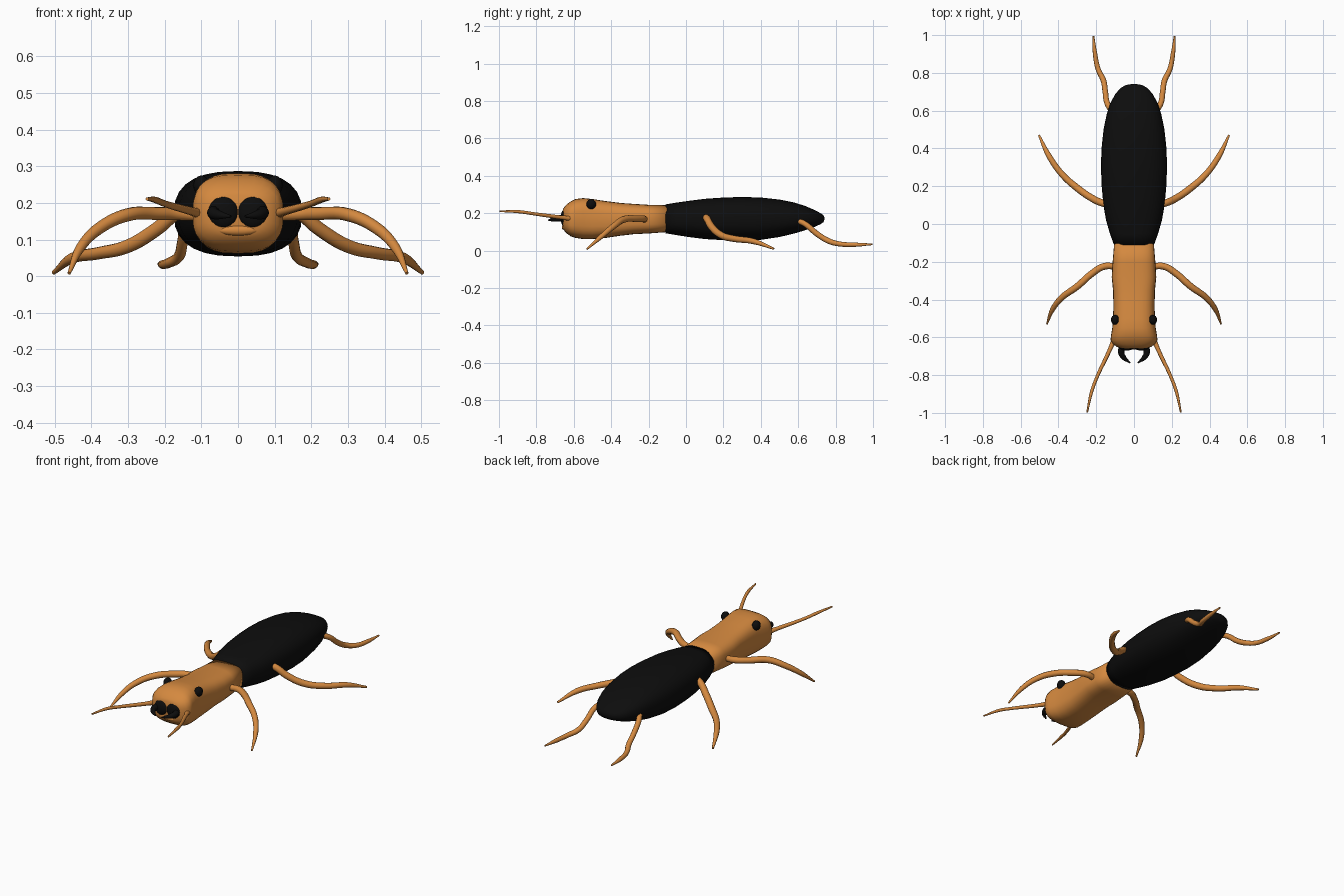
import bpy, bmesh, math
from mathutils import Vector

cube = bpy.data.objects.get("Cube")
if cube:
    bpy.data.objects.remove(cube, do_unlink=True)


def material(name, color):
    m = bpy.data.materials.new(name)
    m.use_nodes = True
    m.diffuse_color = color
    bsdf = m.node_tree.nodes["Principled BSDF"]
    bsdf.inputs["Base Color"].default_value = color
    bsdf.inputs["Roughness"].default_value = 0.7
    return m


ORANGE = material("amber orange", (0.66, 0.25, 0.05, 1))
BLACK = material("shell black", (0.004, 0.004, 0.004, 1))


def finish(bm, name, mat):
    bmesh.ops.recalc_face_normals(bm, faces=bm.faces)
    for f in bm.faces:
        f.smooth = True
    me = bpy.data.meshes.new(name)
    bm.to_mesh(me)
    bm.free()
    me.materials.append(mat)
    ob = bpy.data.objects.new(name, me)
    bpy.context.collection.objects.link(ob)
    return ob


def loft(name, stations, power, mat, sides=28):
    """Rounded-box sections along y: (y, half width, bottom, top)."""
    bm = bmesh.new()
    rings = []
    for y, w, lo, hi in stations:
        ring = []
        for i in range(sides):
            a = math.tau * i / sides
            c, s = math.cos(a), math.sin(a)
            x = math.copysign(abs(c) ** (2 / power), c) * w
            z = math.copysign(abs(s) ** (2 / power), s) * (hi - lo) / 2
            ring.append(bm.verts.new((x, y, z + (lo + hi) / 2)))
        rings.append(ring)
    for a, b in zip(rings, rings[1:]):
        for i in range(sides):
            j = (i + 1) % sides
            bm.faces.new((a[i], a[j], b[j], b[i]))
    bm.faces.new(rings[0])
    bm.faces.new(rings[-1])
    return finish(bm, name, mat)


def ellipsoid(name, center, size, mat):
    bm = bmesh.new()
    bmesh.ops.create_uvsphere(bm, u_segments=16, v_segments=10, radius=1)
    for v in bm.verts:
        v.co = Vector(center) + v.co * Vector(size)
    return finish(bm, name, mat)


def tube(name, points, radius, taper, mat):
    """Smooth limb through the points; taper lists relative radii."""
    cu = bpy.data.curves.new(name, 'CURVE')
    cu.dimensions = '3D'
    cu.bevel_depth = radius
    cu.bevel_resolution = 3
    cu.resolution_u = 6
    cu.use_fill_caps = True
    sp = cu.splines.new('BEZIER')
    sp.bezier_points.add(len(points) - 1)
    for bp, p, r in zip(sp.bezier_points, points, taper):
        bp.co = p
        bp.radius = r
        bp.handle_left_type = bp.handle_right_type = 'AUTO'
    ob = bpy.data.objects.new(name, cu)
    bpy.context.collection.objects.link(ob)
    bpy.ops.object.select_all(action='DESELECT')
    ob.select_set(True)
    bpy.context.view_layer.objects.active = ob
    bpy.ops.object.convert(target='MESH')
    ob = bpy.context.object
    ob.data.materials.clear()
    ob.data.materials.append(mat)
    bpy.ops.object.shade_smooth_by_angle(angle=math.radians(60))


# Head and thorax
loft("head_and_thorax", [
    (-0.09, .104, .10, .243), (-0.2, .113, .092, .245), (-0.28, .118, .088, .25),
    (-0.35, .111, .08, .255), (-0.43, .109, .068, .265), (-0.5, .111, .062, .276),
    (-0.55, .115, .062, .281), (-0.59, .122, .068, .276), (-0.615, .124, .076, .264),
    (-0.635, .112, .09, .25), (-0.65, .092, .105, .235), (-0.658, .07, .12, .222),
], 3.0, ORANGE)

# Abdomen
loft("abdomen", [
    (-0.11, .106, .093, .247), (-0.05, .128, .083, .257), (0.02, .148, .072, .267),
    (0.1, .162, .062, .277), (0.2, .171, .056, .284), (0.3, .175, .054, .287),
    (0.4, .172, .058, .284), (0.5, .161, .073, .273), (0.58, .145, .092, .257),
    (0.64, .125, .11, .238), (0.69, .098, .128, .216), (0.72, .07, .142, .2),
    (0.735, .045, .152, .19), (0.74, .018, .165, .178),
], 2.5, BLACK)

# Limbs given for the left side, mirrored to the right
LIMBS = {
    "front_leg": (.018, (.9, 1, 1, 1, .9, .75, .25), ORANGE, [
        (.09, -.225, .165), (.16, -.225, .17), (.22, -.26, .171), (.3, -.33, .168),
        (.38, -.388, .13), (.43, -.45, .078), (.461, -.53, .008)]),
    "middle_leg": (.019, (.9, 1, 1, 1, .9, .8, .3), ORANGE, [
        (.12, .1, .185), (.17, .112, .17), (.22, .135, .13), (.3, .19, .082),
        (.38, .262, .063), (.45, .36, .05), (.503, .47, .01)]),
    "hind_leg": (.015, (1, 1, 1, 1, .9, .8, .3), ORANGE, [
        (.12, .6, .16), (.142, .64, .14), (.152, .7, .09), (.162, .76, .053),
        (.19, .82, .036), (.206, .9, .032), (.215, .996, .034)]),
    "antenna": (.011, (1.3, 1, .8, .8, .4), ORANGE, [
        (.1, -.6, .17), (.13, -.67, .178), (.2, -.82, .198),
        (.225, -.89, .208), (.248, -.997, .211)]),
    "mandible": (.017, (1, 1, .8, .2), BLACK, [
        (.058, -.645, .175), (.068, -.675, .173), (.056, -.705, .168),
        (.02, -.735, .163)]),
}
for side, s in (("left", 1), ("right", -1)):
    for part, (radius, taper, mat, pts) in LIMBS.items():
        tube(f"{side}_{part}", [(s * x, y, z) for x, y, z in pts], radius, taper, mat)
    ellipsoid(f"{side}_eye", (s * .1, -.507, .248), (.022, .026, .027), BLACK)
    ellipsoid(f"{side}_mouth_pad", (s * .04, -.652, .175), (.042, .018, .044), BLACK)

# Lower lip
ellipsoid("lower_lip", (0, -.652, .125), (.055, .012, .014), ORANGE)
